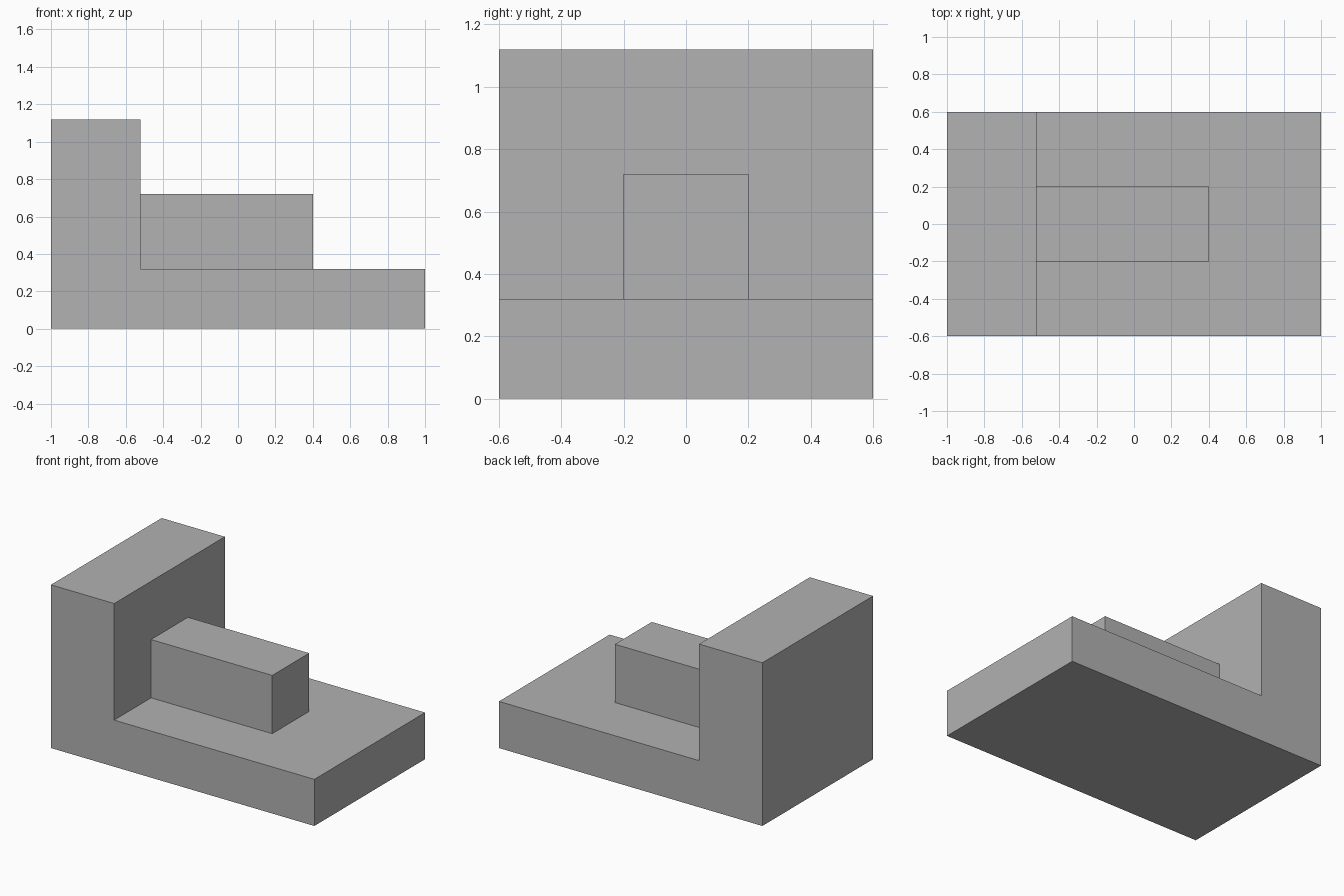
import bpy
import bmesh
from mathutils import Vector

cube = bpy.data.objects.get("Cube")
if cube:
    bpy.data.objects.remove(cube, do_unlink=True)

# Single plain grey material
grey = bpy.data.materials.new("plain grey")
grey.use_nodes = True
colour = (0.445, 0.445, 0.445, 1.0)
grey.diffuse_color = colour
grey.node_tree.nodes["Principled BSDF"].inputs["Base Color"].default_value = colour


def extrude_profile(name, profile, half_width):
    """Extrude an x-z outline symmetrically along y."""
    bm = bmesh.new()
    face = bm.faces.new([bm.verts.new((x, -half_width, z)) for x, z in profile])
    result = bmesh.ops.extrude_face_region(bm, geom=[face])
    moved = [v for v in result["geom"] if isinstance(v, bmesh.types.BMVert)]
    bmesh.ops.translate(bm, verts=moved, vec=Vector((0, 2 * half_width, 0)))
    bmesh.ops.recalc_face_normals(bm, faces=bm.faces)
    mesh = bpy.data.meshes.new(name)
    bm.to_mesh(mesh)
    bm.free()
    mesh.materials.append(grey)
    obj = bpy.data.objects.new(name, mesh)
    bpy.context.collection.objects.link(obj)
    return obj


wall_x, base_z = -0.52, 0.32

# Base plate and upright wall as one L-shaped solid
extrude_profile("base_and_wall", [
    (-1, 0), (1, 0), (1, base_z), (wall_x, base_z), (wall_x, 1.12), (-1, 1.12),
], 0.6)

# Central block resting on the base against the wall
extrude_profile("center_block", [
    (wall_x, base_z), (0.4, base_z), (0.4, 0.72), (wall_x, 0.72),
], 0.2)
